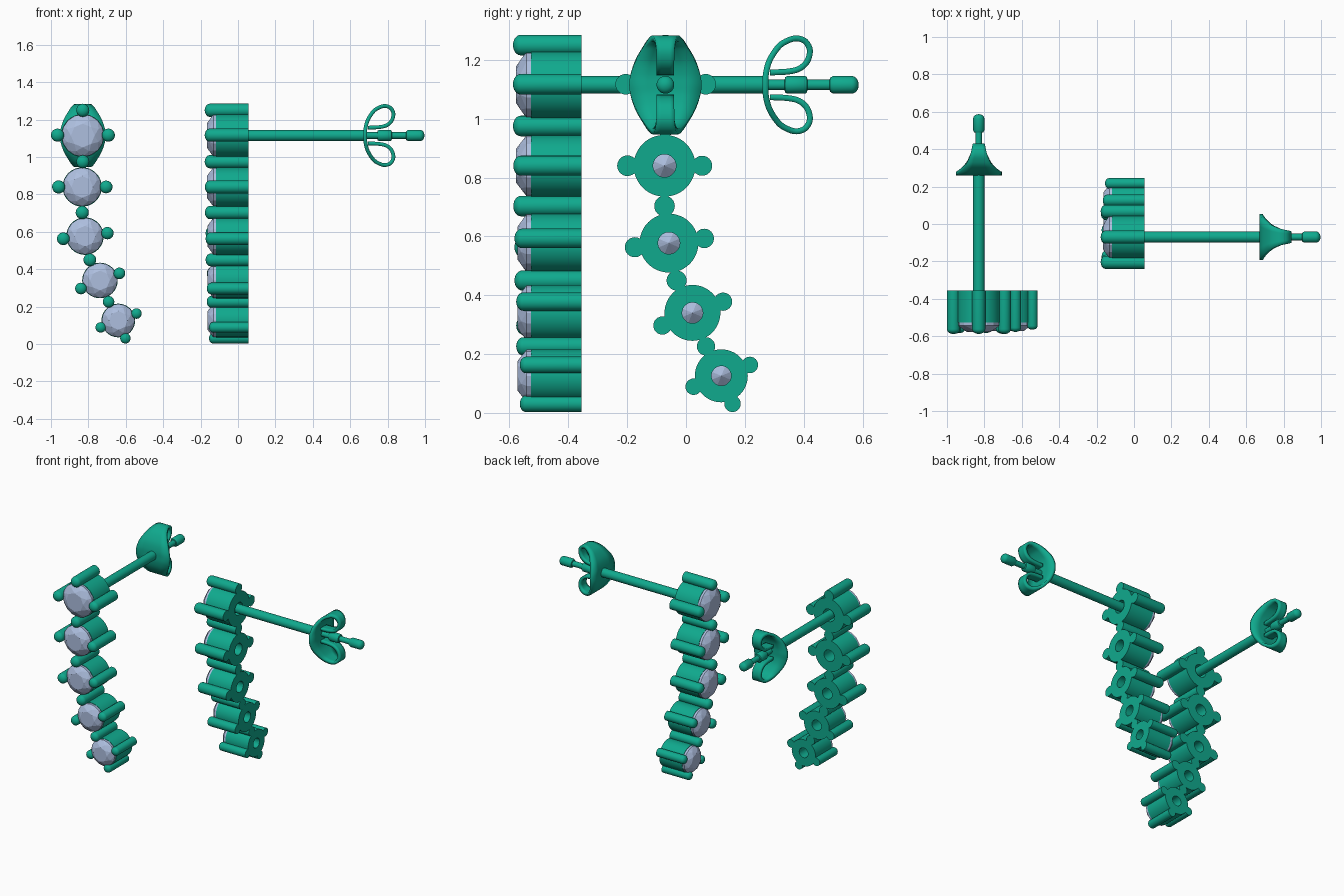
import bpy, bmesh, math
from mathutils import Vector

if "Cube" in bpy.data.objects:
    bpy.data.objects.remove(bpy.data.objects["Cube"])


def material(name, color):
    m = bpy.data.materials.new(name)
    m.diffuse_color = color
    m.use_nodes = True
    m.node_tree.nodes["Principled BSDF"].inputs["Base Color"].default_value = m.diffuse_color
    return m


METAL = material("green_metal", (0.005, 0.40, 0.27, 1))
GEM = material("pale_gem", (0.42, 0.52, 0.74, 1))

# Local frame: u across, d depth (0 = back of the settings, + along post), z up.
# The second earring swaps the axes, so it is a mirrored, turned copy.
PLACES = {
    "left": lambda u, d, z: Vector((u - 0.76, d - 0.355, z)),
    "right": lambda u, d, z: Vector((d + 0.055, u, z)),
}

# stones: u, z, radius
STONES = [(-0.07, 1.115, 0.115), (-0.073, 0.84, 0.105), (-0.058, 0.577, 0.10),
          (0.022, 0.34, 0.095), (0.12, 0.126, 0.09)]
# prongs: u, z, radius, front depth
PRONGS = [(-0.07, 1.25, 0.035, 0.233), (-0.205, 1.117, 0.035, 0.233), (0.067, 1.117, 0.035, 0.233),
          (-0.07, 0.975, 0.035, 0.233),
          (-0.199, 0.84, 0.035, 0.232), (0.055, 0.84, 0.034, 0.232), (-0.073, 0.703, 0.035, 0.232),
          (-0.174, 0.563, 0.034, 0.228), (0.062, 0.593, 0.033, 0.228), (-0.032, 0.45, 0.034, 0.228),
          (-0.08, 0.297, 0.031, 0.222), (0.126, 0.378, 0.031, 0.222), (0.068, 0.226, 0.031, 0.222),
          (0.026, 0.089, 0.028, 0.21), (0.217, 0.163, 0.028, 0.21), (0.158, 0.031, 0.028, 0.21)]


def finish(bm, name, mat, smooth=True):
    bmesh.ops.recalc_face_normals(bm, faces=bm.faces)
    mesh = bpy.data.meshes.new(name)
    bm.to_mesh(mesh)
    bm.free()
    ob = bpy.data.objects.new(name, mesh)
    bpy.context.collection.objects.link(ob)
    mesh.materials.append(mat)
    if smooth:
        bpy.ops.object.select_all(action='DESELECT')
        ob.select_set(True)
        bpy.context.view_layer.objects.active = ob
        bpy.ops.object.shade_smooth_by_angle(angle=math.radians(35))
    return ob


def lathe(bm, P, u, z, profile, sides, closed=False):
    """Turn (radius, depth) points about the depth axis; cap or close the ends."""
    rings = []
    for r, d in profile:
        rings.append([bm.verts.new(P(u + r * math.cos(2 * math.pi * i / sides), d,
                                     z + r * math.sin(2 * math.pi * i / sides)))
                      for i in range(sides)])
    pairs = list(zip(rings, rings[1:]))
    if closed:
        pairs.append((rings[-1], rings[0]))
    for a, b in pairs:
        for i in range(sides):
            j = (i + 1) % sides
            bm.faces.new((a[i], a[j], b[j], b[i]))
    if not closed:
        bm.faces.new(rings[0])
        bm.faces.new(rings[-1])


def dome(r, base, direction, depth, steps=6):
    """Rounded end from full radius at base to a small tip."""
    return [(max(r * math.cos(t), r * 0.06), base + direction * depth * math.sin(t))
            for t in [math.pi / 2 * k / steps for k in range(steps + 1)]]


def gem(P, u, z, R, name):
    """Round brilliant cut as the hull of its facet corners."""
    bm = bmesh.new()
    front = 0.222 if R > 0.1 else 0.218
    rows = [(8, 0.56, -front, 0), (8, 0.80, -0.187 - (front - 0.187) * 0.6, 0.5),
            (16, 1.0, -0.187, 0), (16, 1.0, -0.172, 0),
            (8, 0.5, -0.172 + 0.45 * R, 0.5), (1, 0.0, -0.172 + 0.85 * R, 0)]
    for n, f, d, turn in rows:
        for i in range(n):
            a = 2 * math.pi * (i + turn) / n
            bm.verts.new(P(u + f * R * math.cos(a), d, z + f * R * math.sin(a)))
    bmesh.ops.convex_hull(bm, input=bm.verts)
    bmesh.ops.dissolve_limit(bm, angle_limit=0.01, verts=bm.verts, edges=bm.edges)
    finish(bm, name, GEM, smooth=False)


def clutch(P, name):
    """Butterfly back: tapering strip whose two ends curl in to the post."""
    half = [(0.625, 0, 0.123), (0.627, 0.04, 0.117), (0.640, 0.085, 0.10),
            (0.670, 0.13, 0.072), (0.700, 0.15, 0.056), (0.730, 0.158, 0.044),
            (0.760, 0.148, 0.036), (0.776, 0.118, 0.031), (0.767, 0.08, 0.03),
            (0.740, 0.055, 0.03), (0.700, 0.045, 0.03), (0.640, 0.042, 0.03)]
    pts = [Vector((d, -h, w)) for d, h, w in half[:0:-1]] + [Vector(p) for p in half]
    ext = [pts[0]] + pts + [pts[-1]]
    path = []
    for p0, p1, p2, p3 in zip(ext, ext[1:], ext[2:], ext[3:]):
        for k in range(5):
            t = k / 5
            path.append(0.5 * (2 * p1 + (p2 - p0) * t + (2 * p0 - 5 * p1 + 4 * p2 - p3) * t * t
                               + (3 * p1 - p0 - 3 * p2 + p3) * t ** 3))
    path.append(pts[-1])
    bm = bmesh.new()
    u, z = STONES[0][:2]
    rows = [[bm.verts.new(P(u + s * w, d, z + h)) for s in (-1, -0.5, 0, 0.5, 1)]
            for d, h, w in path]
    for a, b in zip(rows, rows[1:]):
        for i in range(4):
            bm.faces.new((a[i], a[i + 1], b[i + 1], b[i]))
    ob = finish(bm, name, METAL)
    mod = ob.modifiers.new("thickness", 'SOLIDIFY')
    mod.thickness = 0.02
    mod.offset = 0


for side, P in PLACES.items():
    # Stone cups with a bored back, and their gems
    for n, (u, z, R) in enumerate(STONES, 1):
        bm = bmesh.new()
        h = 0.37 * R
        lathe(bm, P, u, z, [(R, 0), (R, -0.172), (0.95 * R, -0.172), (h, -0.10), (h, 0)], 48, True)
        finish(bm, f"{side}_cup_{n}", METAL)
        gem(P, u, z, R * 0.985, f"{side}_gem_{n}")

    # Round-tipped prongs, shared between neighbouring stones
    bm = bmesh.new()
    for u, z, r, front in PRONGS:
        tip = r * 0.75
        lathe(bm, P, u, z, [(r, 0)] + dome(r, -front + tip, -1, tip), 24)
    finish(bm, f"{side}_prongs", METAL)

    # Ear post with two notches and a rounded tip
    bm = bmesh.new()
    r, g = 0.03, 0.018
    post = [(r, -0.02), (r, 0.63), (g, 0.635), (g, 0.69), (0.026, 0.692), (r, 0.70), (r, 0.76),
            (0.026, 0.766), (g, 0.768), (g, 0.843), (0.024, 0.845), (r, 0.855)]
    lathe(bm, P, *STONES[0][:2], post + dome(r, 0.918, 1, 0.024), 32)
    finish(bm, f"{side}_post", METAL)
    clutch(P, f"{side}_butterfly_back")
